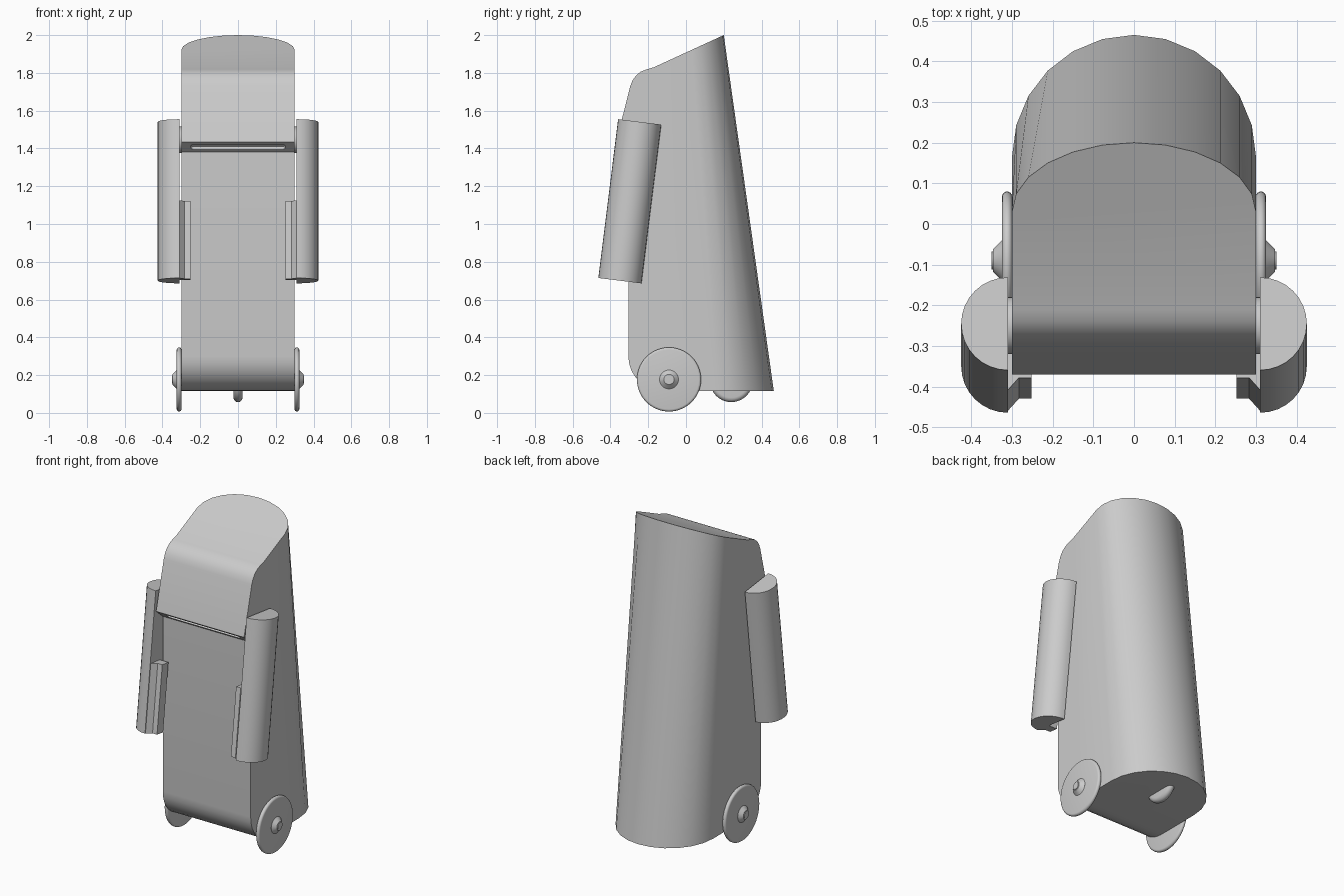
import bpy, bmesh, math
from mathutils import Matrix

old = bpy.data.objects.get("Cube")
if old:
    bpy.data.objects.remove(old, do_unlink=True)

grey = bpy.data.materials.new("plain grey")
grey.use_nodes = True
colour = (0.6, 0.6, 0.6, 1)
grey.diffuse_color = colour
grey.node_tree.nodes["Principled BSDF"].inputs["Base Color"].default_value = colour


def finish(name, bm, matrix=None, smooth=True):
    """Turn a bmesh into a shaded, coloured object."""
    bmesh.ops.recalc_face_normals(bm, faces=bm.faces)
    mesh = bpy.data.meshes.new(name)
    bm.to_mesh(mesh)
    bm.free()
    mesh.materials.append(grey)
    if matrix:
        mesh.transform(matrix)
    obj = bpy.data.objects.new(name, mesh)
    bpy.context.collection.objects.link(obj)
    if smooth:
        shade(obj)
    return obj


def activate(obj):
    bpy.ops.object.select_all(action='DESELECT')
    obj.select_set(True)
    bpy.context.view_layer.objects.active = obj


def shade(obj):
    activate(obj)
    bpy.ops.object.shade_smooth_by_angle(angle=math.radians(30))


def prism(name, outline, height, matrix):
    """Extrude an xy outline along z."""
    bm = bmesh.new()
    low = [bm.verts.new((x, y, 0)) for x, y in outline]
    high = [bm.verts.new((x, y, height)) for x, y in outline]
    bm.faces.new(low)
    bm.faces.new(high)
    n = len(low)
    for i in range(n):
        j = (i + 1) % n
        bm.faces.new((low[i], low[j], high[j], high[i]))
    return finish(name, bm, matrix)


def lathe(name, profile, y, z, side=1, steps=40):
    """Revolve (x, radius) points about an axis along x, with flat ends."""
    bm = bmesh.new()
    rings = []
    for x, r in profile:
        angles = [math.tau * i / steps for i in range(steps)]
        rings.append([bm.verts.new((side * x, y + r * math.cos(a), z + r * math.sin(a)))
                      for a in angles])
    for a, b in zip(rings, rings[1:]):
        for i in range(steps):
            j = (i + 1) % steps
            bm.faces.new((a[i], a[j], b[j], b[i]))
    bm.faces.new(rings[0])
    bm.faces.new(rings[-1])
    return finish(name, bm)


def wheel_profile(centre, half, radius):
    """Flat disc with a rounded rim."""
    arc = [math.pi * i / 8 for i in range(9)]
    return [(centre - half * math.cos(a), radius - half + half * math.sin(a)) for a in arc]


# Body: front profile (y, z) from the top edge down to the rounded toe
front = [(-.17, 1.83), (-.21, 1.818), (-.24, 1.806), (-.265, 1.786),
         (-.283, 1.76), (-.295, 1.73), (-.37, 1.435), (-.305, 1.38)]
for i in range(9):
    a = math.pi / 2 * i / 8
    front.append((-.12 - .185 * math.cos(a), .3 - .185 * math.sin(a)))

bm = bmesh.new()
right = [bm.verts.new((.3, y, z)) for y, z in front]
left = [bm.verts.new((-.3, y, z)) for y, z in front]
bottom, top = [], []
for i in range(13):
    a = math.pi * i / 12
    x, s = .3 * math.cos(a), math.sin(a)
    bottom.append(bm.verts.new((x, .165 + .3 * s, .115)))
    y = .03 + .17 * s
    top.append(bm.verts.new((x, y, 2 - .46 * (.2 - y))))
for i in range(len(front) - 1):
    bm.faces.new((right[i], right[i + 1], left[i + 1], left[i]))
for i in range(12):
    bm.faces.new((bottom[i], bottom[i + 1], top[i + 1], top[i]))
bm.faces.new([top[0]] + right + [bottom[0]])
bm.faces.new([top[-1]] + left + [bottom[-1]])
bm.faces.new(top + [left[0], right[0]])
bm.faces.new(bottom + [left[-1], right[-1]])
body = finish("body", bm, smooth=False)

# Slot cut into the sloping ledge under the head
bm = bmesh.new()
bmesh.ops.create_cube(bm, size=1, matrix=Matrix.Diagonal((.5, .042, .04, 1)))
ends = [e for e in bm.edges if abs(e.verts[0].co.z - e.verts[1].co.z) > .03]
bmesh.ops.bevel(bm, geom=ends, offset=.018, segments=4, affect='EDGES', profile=.5)
tilt = Matrix.Translation((0, -.3375, 1.4075)) @ Matrix.Rotation(math.radians(-40.2), 4, 'X')
cutter = finish("slot_cutter", bm, tilt, smooth=False)
cutter.hide_render = True
cut = body.modifiers.new("slot", 'BOOLEAN')
cut.operation = 'DIFFERENCE'
cut.solver = 'EXACT'
cut.object = cutter
activate(body)
bpy.ops.object.modifier_apply(modifier=cut.name)
bpy.data.objects.remove(cutter, do_unlink=True)
shade(body)

# Paired parts
half_round = [(.31 + .115 * math.cos(a), .115 * math.sin(a))
              for a in (math.pi * (i / 16 - .5) for i in range(17))]
grip = [(.31, -.11), (.283, -.08), (.252, -.08), (.252, -.02), (.31, -.02)]
lean = Matrix.Translation((0, -.35, .7)) @ Matrix.Rotation(math.radians(-7.1), 4, 'X')
for side, word in ((1, "left"), (-1, "right")):
    def mirrored(points):
        return [(side * x, y) for x, y in points]
    prism(word + "_arm", mirrored(half_round), .847, lean)
    prism(word + "_hand", mirrored(grip), .415, lean)
    lathe(word + "_shoulder", [(.28, .07), (.312, .07)], -.25, 1.445, side)
    lathe(word + "_wheel", wheel_profile(.312, .0125, .17), -.09, .177, side)
    lathe(word + "_hub", [(.29, .05), (.325, .05), (.347, .027)], -.09, .177, side)
    lathe(word + "_axle_cap", [(.34, .022), (.35, .022)], -.09, .177, side)

# Small rear wheel under the base
lathe("rear_wheel", wheel_profile(0, .024, .113), .24, .17)
